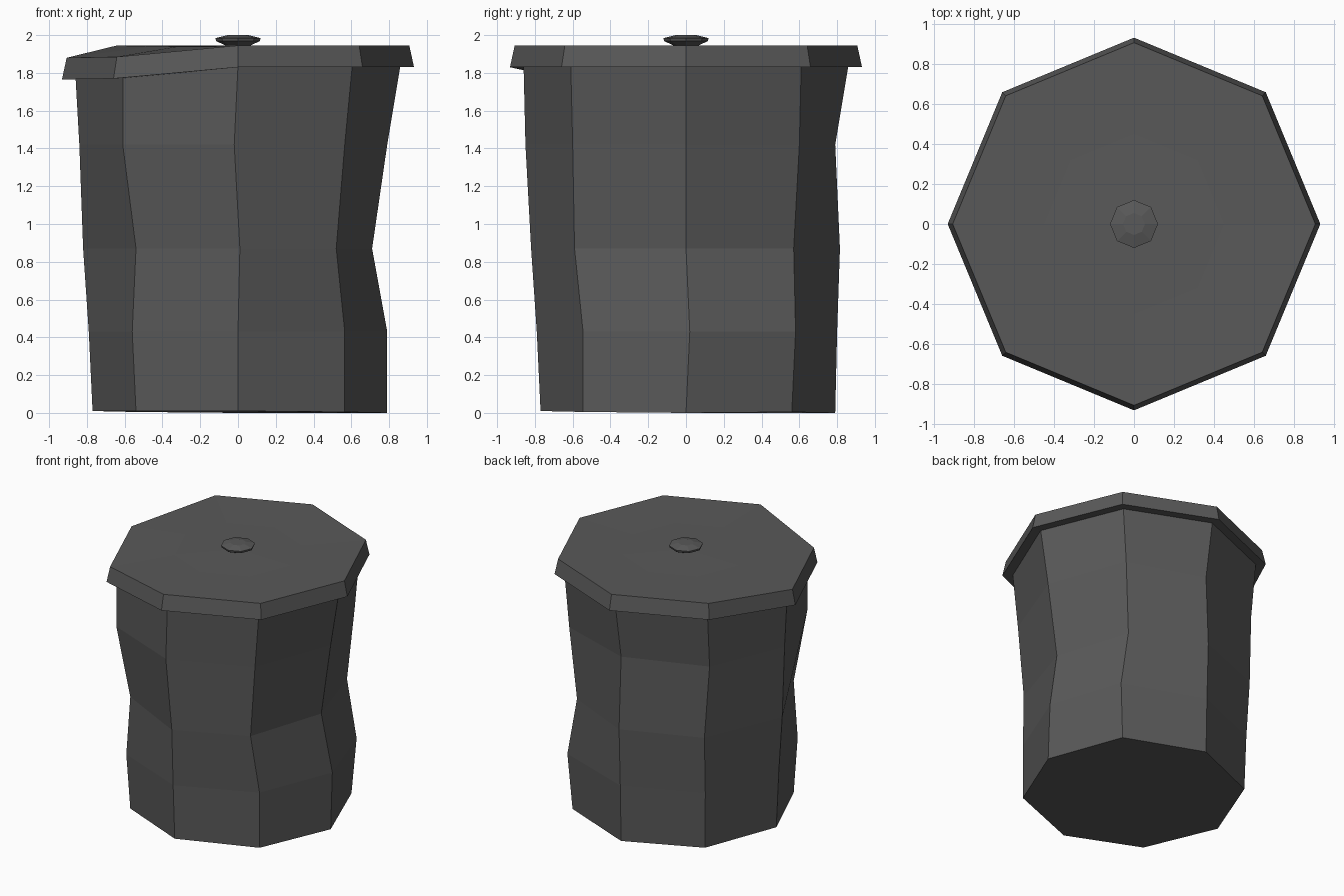
import bpy, bmesh
from math import cos, sin, pi

if "Cube" in bpy.data.objects:
    bpy.data.objects.remove(bpy.data.objects["Cube"])

D = 0.7071
mat = bpy.data.materials.new("dark_grey")
mat.diffuse_color = (0.1, 0.1, 0.1, 1)
mat.use_nodes = True
mat.node_tree.nodes["Principled BSDF"].inputs["Base Color"].default_value = mat.diffuse_color


def octagon(r, z, drop=()):
    """Eight points, first on +x; drop lowers single corners."""
    low = dict(drop)
    return [(r * cos(i * pi / 4), r * sin(i * pi / 4), z - low.get(i, 0)) for i in range(8)]


def loft(name, rings, cap_start=True, cap_end=True):
    """Skin a stack of eight-point rings into one flat shaded object."""
    bm = bmesh.new()
    loops = [[bm.verts.new(p) for p in ring] for ring in rings]
    for a, b in zip(loops, loops[1:]):
        for i in range(8):
            j = (i + 1) % 8
            bm.faces.new((a[i], a[j], b[j], b[i]))
    if cap_start:
        bm.faces.new(loops[0][::-1])
    if cap_end:
        bm.faces.new(loops[-1])
    bmesh.ops.recalc_face_normals(bm, faces=bm.faces)
    mesh = bpy.data.meshes.new(name)
    bm.to_mesh(mesh)
    bm.free()
    mesh.materials.append(mat)
    obj = bpy.data.objects.new(name, mesh)
    bpy.context.collection.objects.link(obj)
    return obj


# Battered can body: each height lists the eight corners' x, y counterclockwise from +x
levels = {
    0.00: [(.79, 0), (.575, .56), (0, .79), (-.55, .555), (-.77, 0), (-.54, -.54), (0, -.77), (.565, -.545)],
    0.43: [(.79, .02), (.605, .58), (0, .80), (-.56, .565), (-.79, 0), (-.56, -.56), (0, -.79), (.565, -.545)],
    0.87: [(.71, 0), (.53, .57), (0, .815), (-.57, .59), (-.82, 0), (-.54, -.54), (.01, -.82), (.52, -.59)],
    1.42: [(.79, 0), (.575, .60), (0, .79), (-.60, .57), (-.84, 0), (-.61, -.61), (-.02, -.85), (.565, -.60)],
    1.84: [(.86, 0), (.61, .61), (0, .86), (-.61, .61), (-.86, 0), (-.61, -.61), (0, -.86), (.605, -.61)],
}
dent = {4: .065, 5: .06}          # corners where the rim is knocked down
body = [[(x, y, z - (dent.get(i, 0) if z > 1.8 else 0)) for i, (x, y) in enumerate(pts)]
        for z, pts in levels.items()]
# slight lift of the floor on the front left
body[0] = [(x, y, .01 if 3 < i < 7 else .005 * (i % 2)) for i, (x, y, z) in enumerate(body[0])]
loft("can_body", body, cap_end=False)

# Lid with overhanging skirt, bent down over the same corners
bend = dent.items()
loft("lid", [
    octagon(.80, 1.835, bend),
    octagon(.932, 1.83, bend),
    octagon(.907, 1.945, bend),
    octagon(.45, 1.94),
    octagon(.05, 1.945),
])

# Lid knob
loft("lid_knob", [
    octagon(.05, 1.935),
    octagon(.065, 1.945),
    octagon(.115, 1.968),
    octagon(.12, 1.984),
    octagon(.055, 2.0),
])
